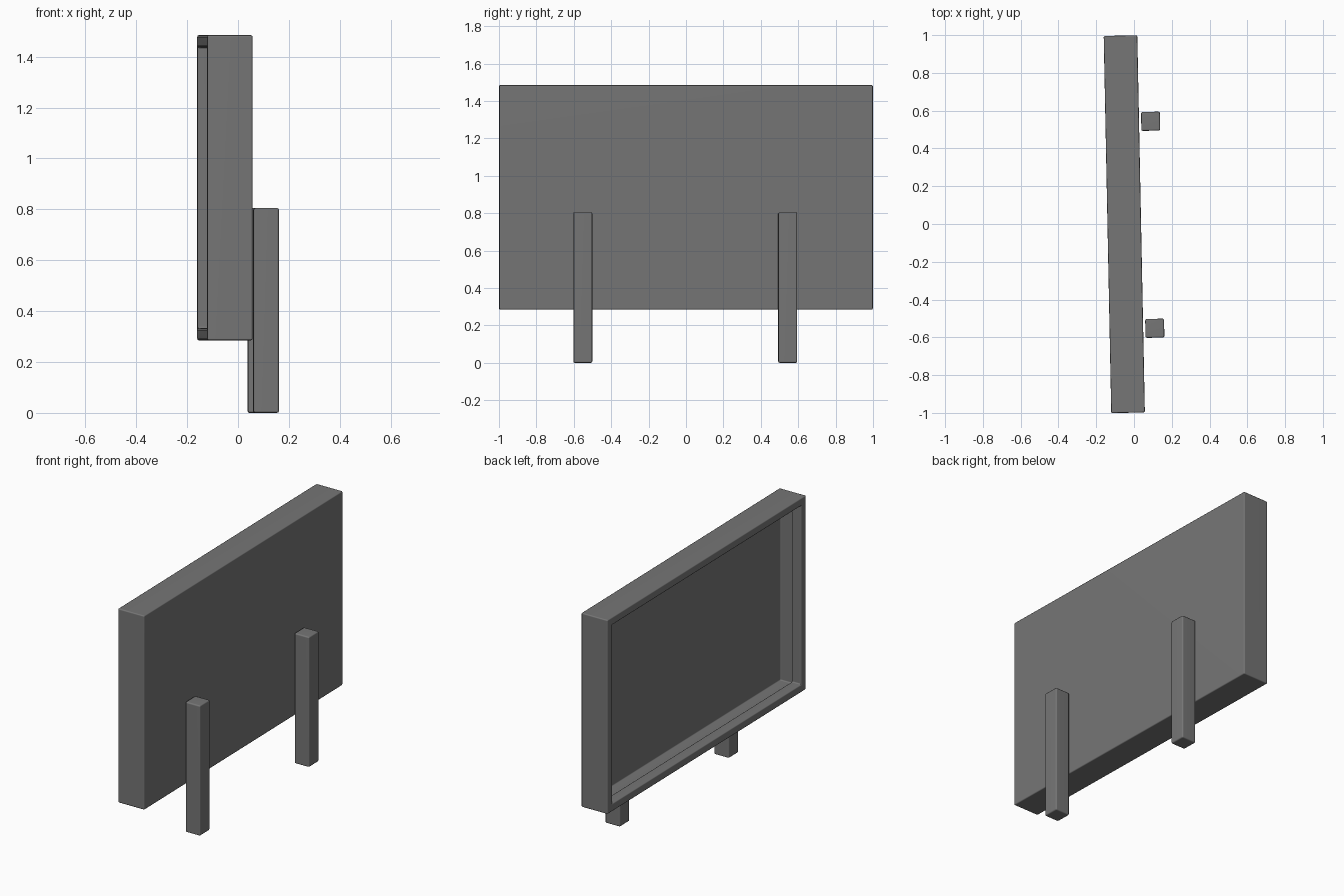
import bpy, bmesh
from math import copysign
from mathutils import Matrix

if "Cube" in bpy.data.objects:
    bpy.data.objects.remove(bpy.data.objects["Cube"])

TURN = Matrix.Rotation(0.02, 4, 'Z')
dark = bpy.data.materials.new("dark_grey")
dark.diffuse_color = (0.18, 0.18, 0.18, 1)
dark.use_nodes = True
dark.node_tree.nodes["Principled BSDF"].inputs["Base Color"].default_value = dark.diffuse_color


def finish(bm, name, bevel):
    bmesh.ops.recalc_face_normals(bm, faces=bm.faces)
    mesh = bpy.data.meshes.new(name)
    bm.to_mesh(mesh)
    bm.free()
    mesh.materials.append(dark)
    ob = bpy.data.objects.new(name, mesh)
    bpy.context.collection.objects.link(ob)
    ob.matrix_world = TURN
    mod = ob.modifiers.new("soft_edges", 'BEVEL')
    mod.width = bevel
    mod.segments = 2
    mod.limit_method = 'ANGLE'
    for p in mesh.polygons:
        p.use_smooth = True
    normals = ob.modifiers.new("flat_faces", 'WEIGHTED_NORMAL')
    normals.keep_sharp = True
    return ob


def box(center, size):
    bm = bmesh.new()
    bmesh.ops.create_cube(bm, size=1, matrix=Matrix.Translation(center) @ Matrix.Diagonal((*size, 1)))
    return bm


# Display board: a shallow tray open to -x, with a lip around the opening
X0, HY, MID, HZ = -0.1405, 0.9985, 0.885, 0.60
bm = box((X0 + 0.089, 0, MID), (0.178, 2 * HY, 2 * HZ))
bm.normal_update()
face = next(f for f in bm.faces if f.normal.x < -0.9)
for inset, depth in ((0.048, 0), (0.048, 0.067), (0.028, 0.067), (0.028, 0.155)):
    face = bmesh.ops.extrude_discrete_faces(bm, faces=[face])["faces"][0]
    for v in face.verts:
        v.co = (X0 + depth,
                copysign(HY - inset, v.co.y),
                MID + copysign(HZ - inset, v.co.z - MID))
finish(bm, "framed_board", 0.007)

# Two square posts behind the board
for side, label in ((-1, "left"), (1, "right")):
    finish(box((0.099, side * 0.548 - 0.006, 0.4025), (0.1, 0.1, 0.805)), label + "_post", 0.008)
